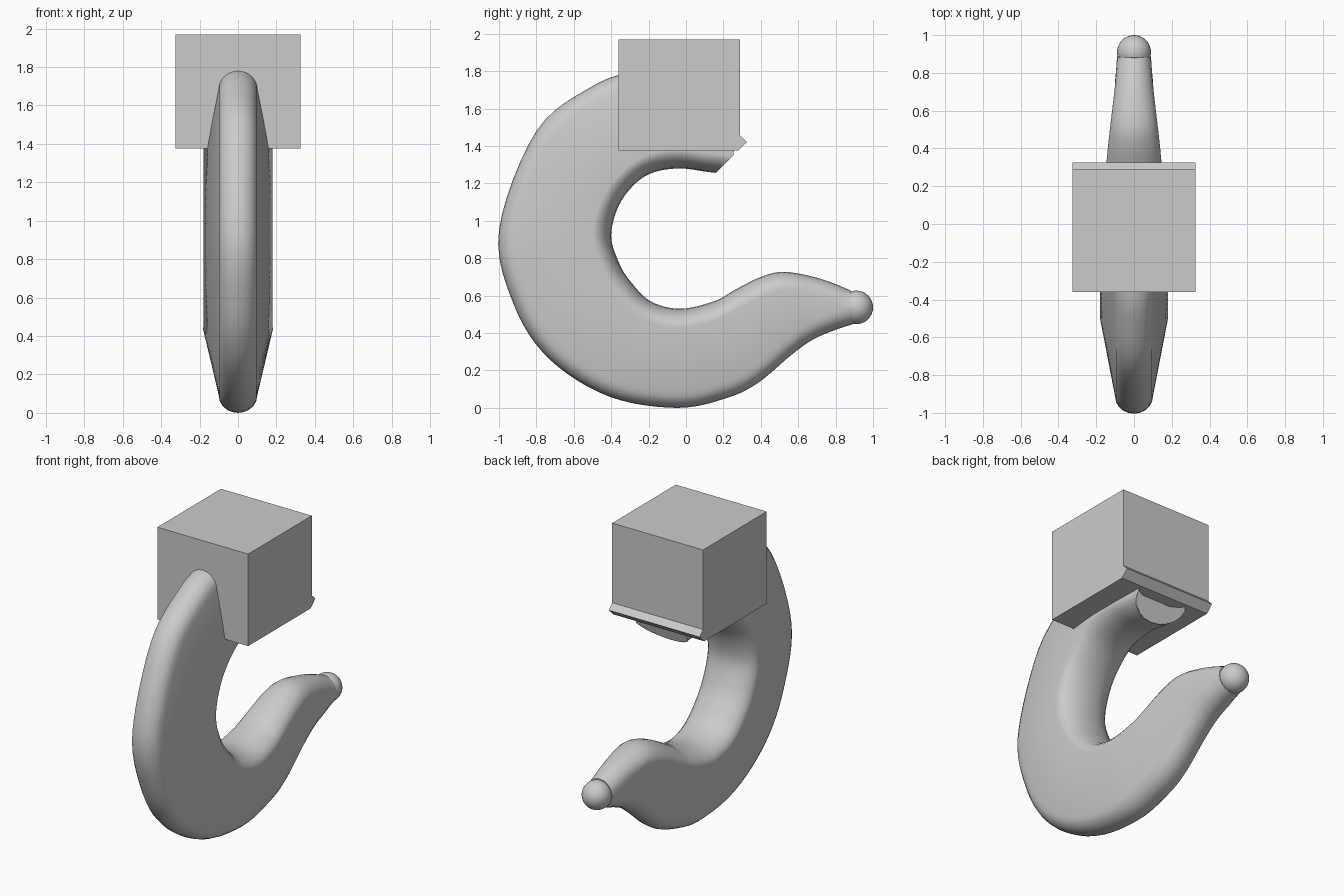
import bpy, bmesh, math
from mathutils import Vector

cube = bpy.data.objects.get("Cube")
if cube:
    bpy.data.objects.remove(cube, do_unlink=True)

grey = bpy.data.materials.new("plain grey")
grey.use_nodes = True
colour = (0.6, 0.6, 0.6, 1)
grey.diffuse_color = colour
grey.node_tree.nodes["Principled BSDF"].inputs["Base Color"].default_value = colour


def add_object(name, bm, smooth=False):
    bmesh.ops.recalc_face_normals(bm, faces=bm.faces[:])
    mesh = bpy.data.meshes.new(name)
    bm.to_mesh(mesh)
    bm.free()
    mesh.materials.append(grey)
    obj = bpy.data.objects.new(name, mesh)
    bpy.context.collection.objects.link(obj)
    if smooth:
        bpy.ops.object.select_all(action='DESELECT')
        obj.select_set(True)
        bpy.context.view_layer.objects.active = obj
        bpy.ops.object.shade_smooth_by_angle(angle=math.radians(40))
    return obj


def spline(p0, p1, p2, p3, t):
    """Catmull-Rom blend between p1 and p2."""
    return 0.5 * (2 * p1 + (p2 - p0) * t + (2 * p0 - 5 * p1 + 4 * p2 - p3) * t ** 2
                  + (3 * p1 - p0 - 3 * p2 + p3) * t ** 3)


# Hook sections: inner y, inner z, outer y, outer z, inner half width
SECTIONS = [
    (.28, 1.25, .28, 1.74, .18),
    (.13, 1.26, .13, 1.79, .18),
    (-.03, 1.28, -.05, 1.82, .18),
    (-.17, 1.26, -.27, 1.8, .18),
    (-.27, 1.2, -.5, 1.72, .18),
    (-.36, 1.08, -.8, 1.48, .18),
    (-.4, .92, -1, .95, .18),
    (-.36, .78, -.92, .55, .18),
    (-.3, .68, -.73, .26, .18),
    (-.19, .57, -.41, .06, .18),
    (-.03, .53, -.05, 0, .18),
    (.15, .57, .21, .05, .165),
    (.26, .63, .38, .13, .15),
    (.4, .7, .56, .28, .135),
    (.53, .727, .67, .36, .12),
    (.72, .69, .78, .41, .1),
    (.88, .628, .89, .447, .09),
]
STEPS = 6
ARC = 10
CUT = 1.097   # the shank is cut off along y = z - CUT


def section_ring(iy, iz, oy, oz, width):
    inner, outer = Vector((0, iy, iz)), Vector((0, oy, oz))
    length = (outer - inner).length
    along = (outer - inner) / length
    depth_in, depth_out = min(.1, length / 2), min(.09, length / 2)
    ring = []
    for i in range(ARC + 1):          # broad rounded inner edge
        a = math.pi * (i / ARC - .5)
        ring.append(inner + along * depth_in * (1 - math.cos(a))
                    + Vector((width * math.sin(a), 0, 0)))
    for i in range(ARC + 1):          # narrow rounded outer edge
        a = math.pi * (.5 - i / ARC)
        ring.append(outer - along * depth_out * (1 - math.cos(a))
                    + Vector((min(.1, width) * math.sin(a), 0, 0)))
    return ring


# Hook body, lofted from the shank round to the tip
rings = []
last = len(SECTIONS) - 1
for k in range(last):
    around = [SECTIONS[min(max(k + j, 0), last)] for j in (-1, 0, 1, 2)]
    for s in range(STEPS):
        rings.append(section_ring(*(spline(*c, s / STEPS) for c in zip(*around))))
rings.append(section_ring(*SECTIONS[-1]))

bm = bmesh.new()
loops = []
for ring in rings:
    for p in ring:
        if p.z > 1.1:
            p.y = min(p.y, p.z - CUT)
    loops.append([bm.verts.new(p) for p in ring])
for a, b in zip(loops, loops[1:]):
    for i in range(len(a)):
        j = (i + 1) % len(a)
        bm.faces.new((a[i], a[j], b[j], b[i]))
bm.faces.new(loops[0])
bm.faces.new(loops[-1])
bmesh.ops.remove_doubles(bm, verts=bm.verts[:], dist=.0005)
add_object("hook_body", bm, smooth=True)

# Ball on the tip
bm = bmesh.new()
bmesh.ops.create_uvsphere(bm, u_segments=32, v_segments=16, radius=.09)
bmesh.ops.translate(bm, verts=bm.verts[:], vec=(0, .91, .537))
add_object("tip_ball", bm, smooth=True)

# Mounting block with a bevelled lip along its lower back edge
profile = [(-.36, 1.375), (.278, 1.375), (.325, 1.42), (.29, 1.455),
           (.29, 1.97), (-.36, 1.97)]
bm = bmesh.new()
face = bm.faces.new([bm.verts.new((-.325, y, z)) for y, z in profile])
side = bmesh.ops.extrude_face_region(bm, geom=[face])
moved = [g for g in side["geom"] if isinstance(g, bmesh.types.BMVert)]
bmesh.ops.translate(bm, verts=moved, vec=(.65, 0, 0))
if not face.is_valid or len(bm.faces) < len(profile) + 2:
    bm.faces.new([v for v in bm.verts if v.co.x < 0])
add_object("mounting_block", bm)
